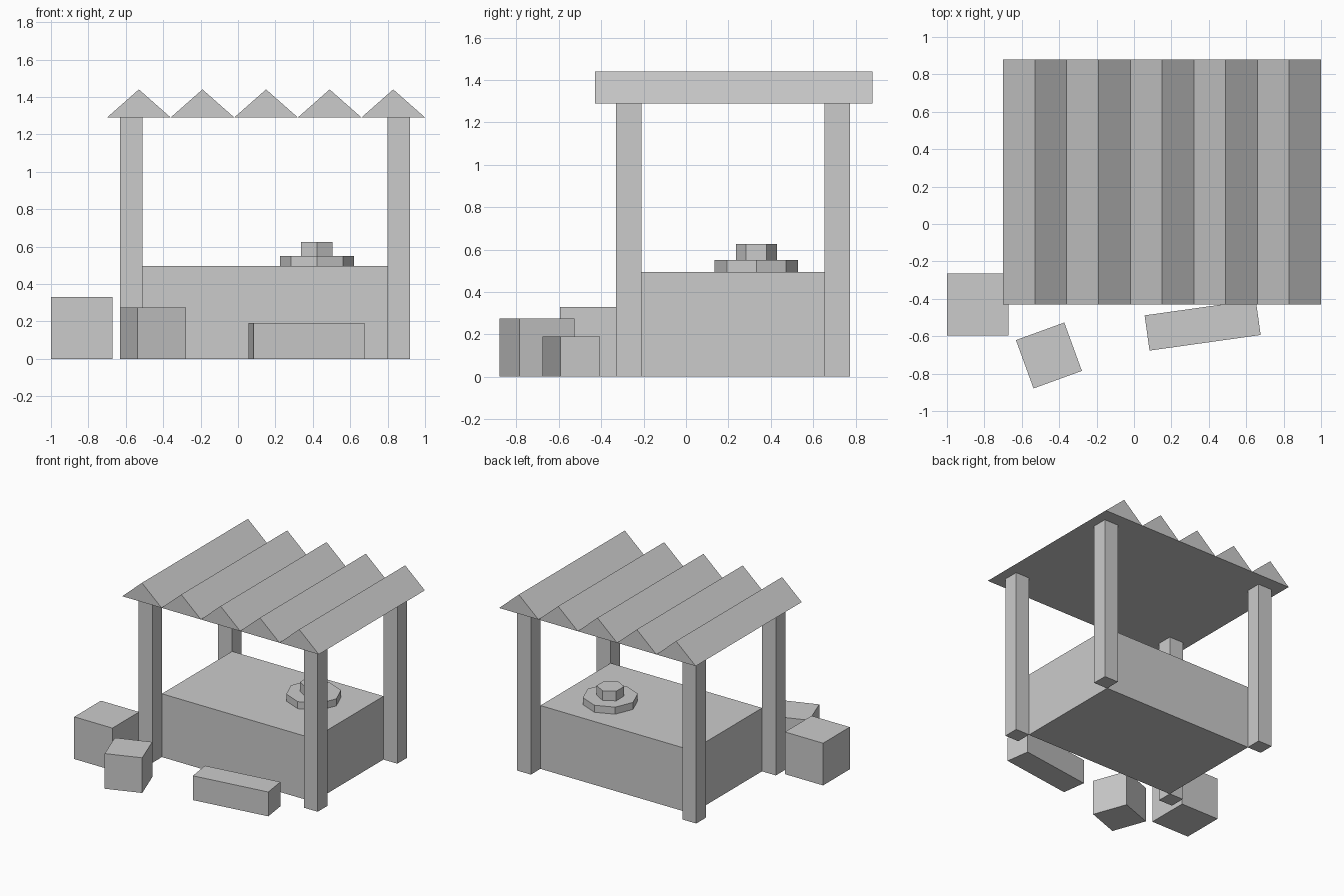
import bpy, bmesh
from math import radians, sin, cos, tau
from mathutils import Matrix

if "Cube" in bpy.data.objects:
    bpy.data.objects.remove(bpy.data.objects["Cube"])


def finish(name, bm):
    bmesh.ops.recalc_face_normals(bm, faces=bm.faces)
    mesh = bpy.data.meshes.new(name)
    bm.to_mesh(mesh)
    bm.free()
    obj = bpy.data.objects.new(name, mesh)
    bpy.context.collection.objects.link(obj)
    return obj


def box(name, center, size, z=0, turn=0):
    """Box resting on height z, turned in degrees about its own vertical axis."""
    bm = bmesh.new()
    bmesh.ops.create_cube(bm, size=1, matrix=Matrix.Diagonal((*size, 1)))
    obj = finish(name, bm)
    obj.location = (*center, z + size[2] / 2)
    obj.rotation_euler.z = radians(turn)
    return obj


def extrude(name, points, vector):
    """Closed prism from a flat outline swept along a vector."""
    bm = bmesh.new()
    face = bm.faces.new([bm.verts.new(p) for p in points])
    swept = bmesh.ops.extrude_face_region(bm, geom=[face], use_keep_orig=True)
    verts = [g for g in swept["geom"] if isinstance(g, bmesh.types.BMVert)]
    bmesh.ops.translate(bm, verts=verts, vec=vector)
    return finish(name, bm)


def disc(name, sides, radius, z, height, start=0):
    cx, cy = 0.422, 0.332
    angles = [start + tau * i / sides for i in range(sides)]
    points = [(cx + radius * cos(a), cy + radius * sin(a), z) for a in angles]
    return extrude(name, points, (0, 0, height))


# Counter with a post at each corner
box("counter", (0.145, 0.222), (1.31, 0.868, 0.495))
for side, x in (("left", -0.57), ("right", 0.86)):
    for end, y in (("front", -0.27), ("back", 0.714)):
        box(f"{end}_{side}_post", (x, y), (0.12, 0.12, 1.29))

# Zigzag roof of five ridges
ROOF_Y, ROOF_Z, PITCH = -0.43, 1.29, 0.34
for i in range(5):
    x = -0.70 + i * PITCH
    outline = [(x, ROOF_Y, ROOF_Z), (x + PITCH, ROOF_Y, ROOF_Z),
               (x + PITCH / 2, ROOF_Y, ROOF_Z + 0.15)]
    extrude(f"roof_ridge_{i + 1}", outline, (0, 1.31, 0))

# Hat on the counter: octagonal brim and hexagonal crown
disc("hat_brim", 8, 0.197, 0.495, 0.055)
disc("hat_crown", 6, 0.097, 0.55, 0.075, start=tau / 4)

# Crates and bench in front
box("large_crate", (-0.835, -0.43), (0.33, 0.33, 0.33))
box("small_crate", (-0.455, -0.703), (0.275, 0.275, 0.275), turn=-70)
box("bench", (0.367, -0.541), (0.60, 0.19, 0.19), turn=8)
